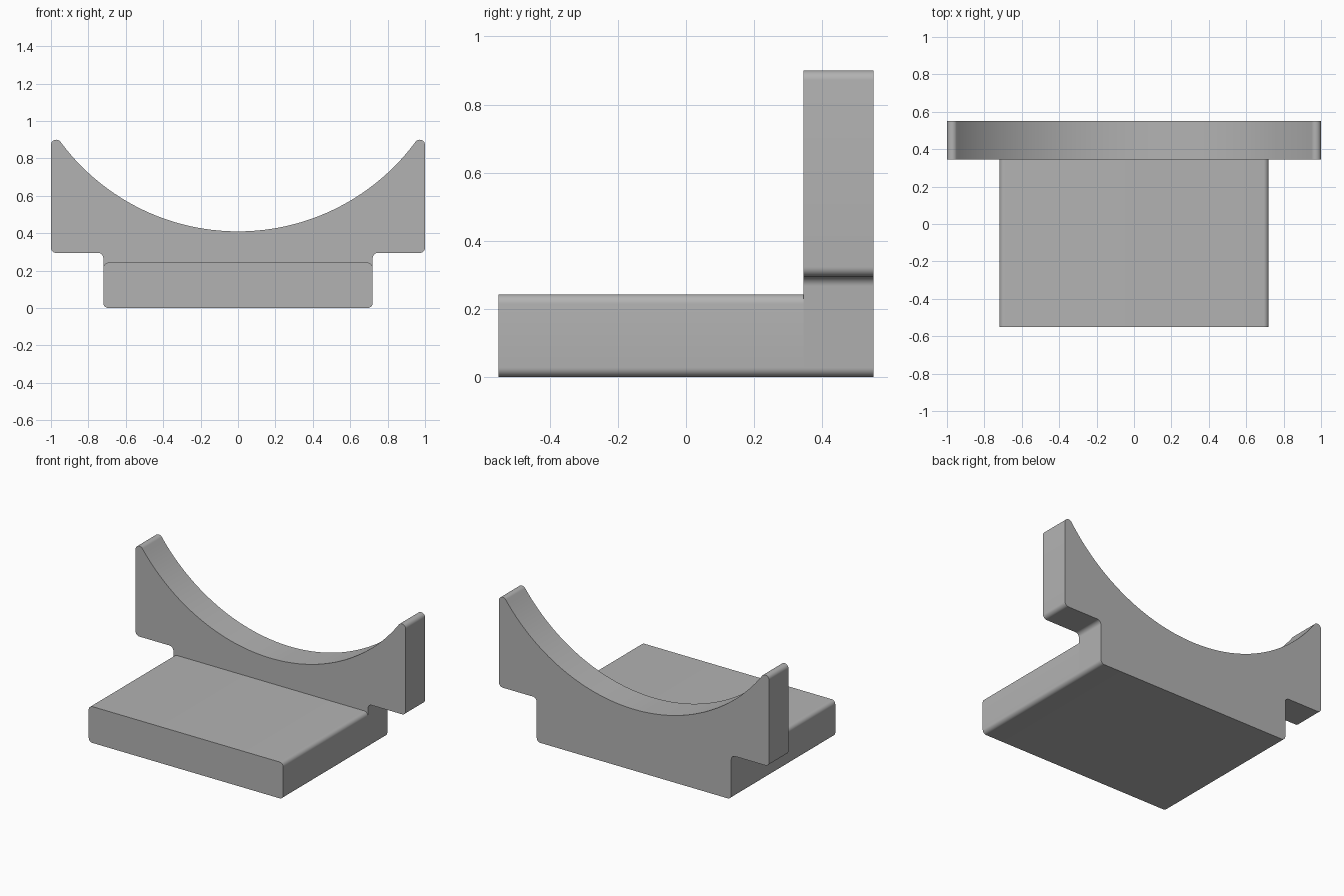
import bpy, bmesh, math
from mathutils import Vector

cube = bpy.data.objects.get("Cube")
if cube:
    bpy.data.objects.remove(cube)

GREY = (0.45, 0.45, 0.45, 1)
mat = bpy.data.materials.new("plain grey")
mat.use_nodes = True
mat.diffuse_color = GREY
mat.node_tree.nodes["Principled BSDF"].inputs["Base Color"].default_value = GREY

FILLET = 0.028
HALF_BASE, BASE_TOP = 0.72, 0.243
SHOULDER, TOP = 0.295, 0.90
SADDLE_R, SADDLE_LOW = 1.18, 0.41
FRONT, JOINT, BACK = -0.55, 0.345, 0.55


def fillet(points, r, steps=8):
    """Round every sharp corner of a closed outline; leave curve points alone."""
    out = []
    pts = [Vector(p) for p in points]
    for i, p in enumerate(pts):
        a = (pts[i - 1] - p).normalized()
        b = (pts[(i + 1) % len(pts)] - p).normalized()
        angle = a.angle(b)
        if math.pi - angle < math.radians(20):
            out.append(p)
            continue
        centre = p + (a + b).normalized() * (r / math.sin(angle / 2))
        reach = r / math.tan(angle / 2)
        start, end = p + a * reach - centre, p + b * reach - centre
        sweep = start.angle(end)
        for k in range(steps + 1):
            t = k / steps
            out.append(centre + (start * math.sin((1 - t) * sweep)
                                 + end * math.sin(t * sweep)) / math.sin(sweep))
    return out


def extrude_profile(name, outline, y0, y1):
    """Extrude an x-z outline from y0 to y1."""
    bm = bmesh.new()
    face = bm.faces.new([bm.verts.new((p.x, y0, p.y)) for p in outline])
    result = bmesh.ops.extrude_face_region(bm, geom=[face], use_keep_orig=True)
    moved = [g for g in result["geom"] if isinstance(g, bmesh.types.BMVert)]
    bmesh.ops.translate(bm, verts=moved, vec=(0, y1 - y0, 0))
    bmesh.ops.recalc_face_normals(bm, faces=bm.faces)
    mesh = bpy.data.meshes.new(name)
    bm.to_mesh(mesh)
    bm.free()
    mesh.materials.append(mat)
    obj = bpy.data.objects.new(name, mesh)
    bpy.context.collection.objects.link(obj)
    bpy.ops.object.select_all(action="DESELECT")
    obj.select_set(True)
    bpy.context.view_layer.objects.active = obj
    bpy.ops.object.shade_smooth_by_angle(angle=math.radians(30))
    return obj


# Base plate with rounded long edges
base = [(-HALF_BASE, 0), (HALF_BASE, 0), (HALF_BASE, BASE_TOP), (-HALF_BASE, BASE_TOP)]
extrude_profile("base_plate", fillet(base, FILLET), FRONT, JOINT)

# Upright cradle: stepped sides and a circular saddle
right_side = [(HALF_BASE, 0), (HALF_BASE, SHOULDER), (1, SHOULDER), (1, TOP)]
left_side = [(-x, z) for x, z in reversed(right_side)]
saddle_z = SADDLE_LOW + SADDLE_R
half = math.acos((saddle_z - TOP) / SADDLE_R)
N = 64
angles = [half * (1 - 2 * i / N) for i in range(N + 1)]
saddle = [(SADDLE_R * math.sin(a), saddle_z - SADDLE_R * math.cos(a)) for a in angles]
extrude_profile("saddle_upright", fillet(right_side + saddle + left_side, FILLET), JOINT, BACK)
